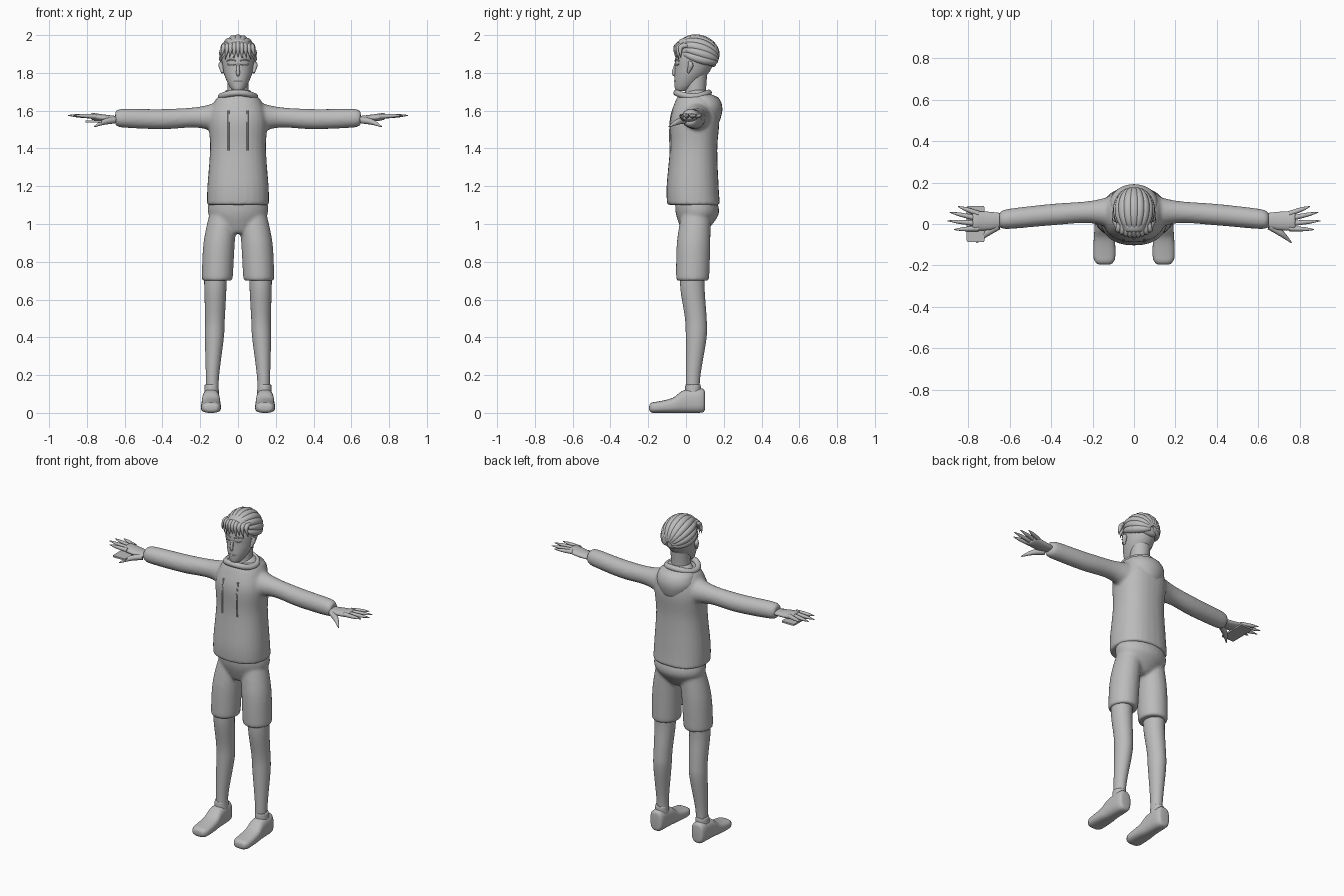
import bpy
from math import sin, cos, pi, radians
from mathutils import Vector, Matrix

if "Cube" in bpy.data.objects:
    bpy.data.objects.remove(bpy.data.objects["Cube"])

clay = bpy.data.materials.new("plain grey")
clay.use_nodes = True
grey = (.5, .5, .5, 1)
clay.diffuse_color = grey
clay.node_tree.nodes["Principled BSDF"].inputs["Base Color"].default_value = grey


def add_object(name, data, mirror):
    """Link an object, colour it and optionally mirror it left to right."""
    part = bpy.data.objects.new(name, data)
    bpy.context.collection.objects.link(part)
    data.materials.append(clay)
    if mirror:
        modifier = part.modifiers.new("mirror", "MIRROR")
        modifier.use_mirror_merge = False
    return part


def spline(rows, steps=5):
    """Catmull-Rom interpolation through rows of numbers."""
    points = [Vector(row) for row in rows]
    points = [points[0]] + points + [points[-1]]
    result = []
    for before, start, end, after in zip(points, points[1:], points[2:], points[3:]):
        leave, arrive = (end - before) / 2, (after - start) / 2
        for step in range(steps):
            t = step / steps
            blend = t * t * (3 - 2 * t)
            result.append(start.lerp(end, blend)
                          + leave * t * (1 - t) ** 2 - arrive * t * t * (1 - t))
    return result + [points[-1]]


def oval(rows, aspect=1):
    """Complete rows of (position, centre, centre, radius) with a second radius."""
    return [(*row, row[-1] * aspect) for row in rows]


def upright(rows, aspect=1):
    """Rows of (height, depth, radius) centred between left and right."""
    return oval([(z, 0, y, radius) for z, y, radius in rows], aspect)


def rounded(rings, lip):
    """Roll both ends of a loft over with a quarter-round lip."""
    def roll(ring, direction):
        rolled = []
        for turn in range(1, 5):
            angle = turn * pi / 8
            shrink = min(lip, min(ring[3:]) * .9) * (1 - cos(angle))
            rolled.append(Vector((ring[0] + direction * lip * (sin(angle) - 1),
                                  ring[1], ring[2], ring[3] - shrink, ring[4] - shrink)))
        return rolled
    direction = 1 if rings[-1][0] > rings[0][0] else -1
    inner = [ring for ring in rings
             if lip < abs(ring[0] - rings[0][0]) and lip < abs(ring[0] - rings[-1][0])]
    return roll(rings[0], -direction)[::-1] + inner + roll(rings[-1], direction)


def loft(axis, rows, lip=0, power=2, sides=28):
    """Skin superellipse rings strung along an axis."""
    rings = spline(rows)
    if lip:
        rings = rounded(rings, lip)
    verts, faces = [], []
    for along, centre_u, centre_v, radius_u, radius_v in rings:
        for side in range(sides):
            c, s = cos(2 * pi * side / sides), sin(2 * pi * side / sides)
            u = centre_u + radius_u * abs(c) ** (2 / power) * (1 if c > 0 else -1)
            v = centre_v + radius_v * abs(s) ** (2 / power) * (1 if s > 0 else -1)
            verts.append({"X": (along, u, v), "Y": (u, along, v), "Z": (u, v, along)}[axis])
    for base in range(0, len(verts) - sides, sides):
        for side in range(sides):
            after = (side + 1) % sides
            faces.append((base + side, base + after, base + sides + after, base + sides + side))
    faces += [tuple(range(sides))[::-1], tuple(range(len(verts) - sides, len(verts)))]
    if axis == "Y":
        faces = [face[::-1] for face in faces]
    return verts, faces


def solid(name, *lofts, mirror=False, fuse=False):
    """Make one object from lofts, optionally fusing them into one soft skin."""
    verts, faces = [], []
    for new_verts, new_faces in lofts:
        faces += [[index + len(verts) for index in face] for face in new_faces]
        verts += new_verts
    mesh = bpy.data.meshes.new(name)
    mesh.from_pydata(verts, [], faces)
    part = add_object(name, mesh, mirror)
    if fuse:
        remesh = part.modifiers.new("fuse", "REMESH")
        remesh.mode, remesh.voxel_size, remesh.use_smooth_shade = "VOXEL", .009, True
        soften = part.modifiers.new("soften", "SMOOTH")
        soften.factor, soften.iterations = .5, 5
    else:
        bpy.ops.object.select_all(action="DESELECT")
        part.select_set(True)
        bpy.context.view_layer.objects.active = part
        bpy.ops.object.shade_smooth_by_angle(angle=radians(50))


def strands(name, lines, mirror=False, closed=False):
    """Round strands; each line is a list of (x, y, z, radius)."""
    curve = bpy.data.curves.new(name, "CURVE")
    curve.dimensions, curve.bevel_depth, curve.use_fill_caps = "3D", 1, True
    for line in lines:
        strand = curve.splines.new("POLY")
        points = spline(line)
        strand.points.add(len(points) - 1)
        strand.use_cyclic_u, strand.use_smooth = closed, True
        for point, (x, y, z, radius) in zip(strand.points, points):
            point.co, point.radius = (x, y, z, 1), max(radius, .001)
    add_object(name, curve, mirror)


# Hooded top: torso and sleeves in one skin, with a hood hanging behind
torso = loft("Z", upright([(1.1, .04, .165), (1.2, .035, .162), (1.4, .04, .148),
                           (1.55, .045, .155), (1.64, .05, .13), (1.69, .04, .09)], .85), .01, 2.3)
sleeve = loft("X", oval([(.06, .05, 1.56, .1), (.2, .058, 1.565, .055), (.4, .045, 1.555, .052),
                         (.6, .025, 1.56, .049), (.65, .02, 1.56, .04)], 1.03), .01)
solid("hooded_top", torso, sleeve, mirror=True, fuse=True)
solid("hood", loft("Z", upright([(1.51, .12, .06), (1.6, .1, .115), (1.66, .09, .11),
                                 (1.71, .06, .08)], .8), .03))
turns = [2 * pi * step / 16 for step in range(16)]
strands("collar", [[(.09 * sin(a), .035 - .085 * cos(a), 1.685 + .01 * cos(2 * a), .017)
                    for a in turns]], closed=True)
strands("drawstring", [[(.05, y, z, .005) for y, z in
                        ((-.07, 1.6), (-.084, 1.5), (-.082, 1.39))]], mirror=True)

# Knee-length shorts
hips = loft("Z", upright([(.95, .04, .08), (1.05, .06, .157), (1.14, .05, .15)], .72), .01)
short_leg = loft("Z", oval([(.7, .11, .035, .082), (.9, .1, .04, .083),
                            (1.08, .075, .055, .07)], 1.07), .01)
solid("shorts", hips, short_leg, mirror=True, fuse=True)

# Bare legs, socks and shoes
solid("leg", loft("Z", oval([(.1, .135, .035, .033), (.2, .135, .038, .035), (.4, .125, .054, .05),
                             (.5, .122, .052, .052), (.65, .12, .035, .058),
                             (.75, .12, .035, .06)], 1.1)), mirror=True)
solid("sock", loft("Z", oval([(.08, .14, .037, .04), (.15, .14, .037, .037)], 1.1), .005), mirror=True)
shoe = [(y, .143, height / 2, width, height / 2) for y, width, height in
        ((-.195, .045, .055), (-.15, .053, .06), (-.07, .051, .08), (-.01, .047, .12), (.1, .043, .13))]
solid("shoe", loft("Y", shoe, .02, 2.7), mirror=True)

# Hands with four fanned fingers and a lowered thumb
solid("palm", loft("X", oval([(.62, .02, 1.556, .03), (.7, .015, 1.56, .044),
                              (.78, .015, 1.57, .046)], .42), .012), mirror=True)
fingers = [[(.655, -.01, 1.55, .018), (.71, -.045, 1.54, .015), (.76, -.09, 1.515, .003)]]
for finger, length in enumerate((.1, .14, .15, .12)):
    root, lean = .05 - .024 * finger, .35 - .13 * finger
    fingers.append([(.75 + length * part, root + length * part * lean, 1.57 + .005 * part, radius)
                    for part, radius in ((0, .013), (.6, .01), (1, .002))])
strands("fingers", fingers, mirror=True)
# Flat slab held under the right palm
solid("held_slab", loft("Z", [(z, -.765, 0, .043, .087) for z in (1.537, 1.547)], power=20))

# Neck, head and face
solid("neck", loft("Z", upright([(1.64, .05, .065), (1.7, .05, .056), (1.8, .055, .058)])))
solid("head", loft("Z", upright([(1.705, -.02, .032), (1.76, .01, .061), (1.82, .037, .081),
                                 (1.9, .05, .087), (1.97, .055, .055)], 1.18), .01))


def crease(x, z, half, bow, radius=.003):
    """A thin curved line lying on the face."""
    line = []
    for step in (-1, -.5, 0, .5, 1):
        across = x + half * step
        line.append((across, 7 * across ** 2 - .06, z + bow * (1 - step * step), radius))
    return line


strands("nose", [[(0, -.054, 1.85, .006), (0, -.065, 1.8, .01), (0, -.055, 1.785, .006)]])
strands("closed_eye", [crease(.035, 1.846, .02, -.005)], mirror=True)
strands("eyebrow", [crease(.036, 1.863, .023, .007)], mirror=True)
strands("mouth", [crease(0, 1.757, .022, 0)])
strands("ear", [[(.082, .01, 1.8, .006), (.09, .025, 1.84, .014), (.087, .015, 1.86, .006)]], mirror=True)

# Swept-back hair: locks arc from forehead to nape around a tilted axis
crown = Vector((0, .058, 1.893))
tilt = Matrix.Rotation(radians(-16), 3, "X")
locks = []
for number in range(-5, 6):
    roll, lock = radians(number * 20), []
    start = .35 if abs(number) < 4 else .9
    for step in range(9):
        sweep = start + (2.95 - start) * step / 8
        spot = Vector((.078 * sin(roll) * sin(sweep), -.108 * cos(sweep), .085 * cos(roll) * sin(sweep)))
        lock.append((*(crown + tilt @ spot), .004 + .021 * sin(pi * (step + .5) / 9) ** .6))
    locks.append(lock)
strands("hair_locks", locks)
solid("scalp", loft("Y", oval([(-.04, 0, 1.93, .06), (.05, 0, 1.91, .086), (.16, 0, 1.88, .06)], .85), .02))
# Pointed fringe along the hairline
fringe = []
for number in range(-4, 5):
    x = .019 * number
    y = 4.5 * x * x - .054
    fringe.append([(x, y + .035, 1.97 - abs(x) / 3, .01), (x, y, 1.935, .013),
                   (x * 1.2, y, 1.88 - .01 * (number % 2), .001)])
strands("fringe", fringe)
